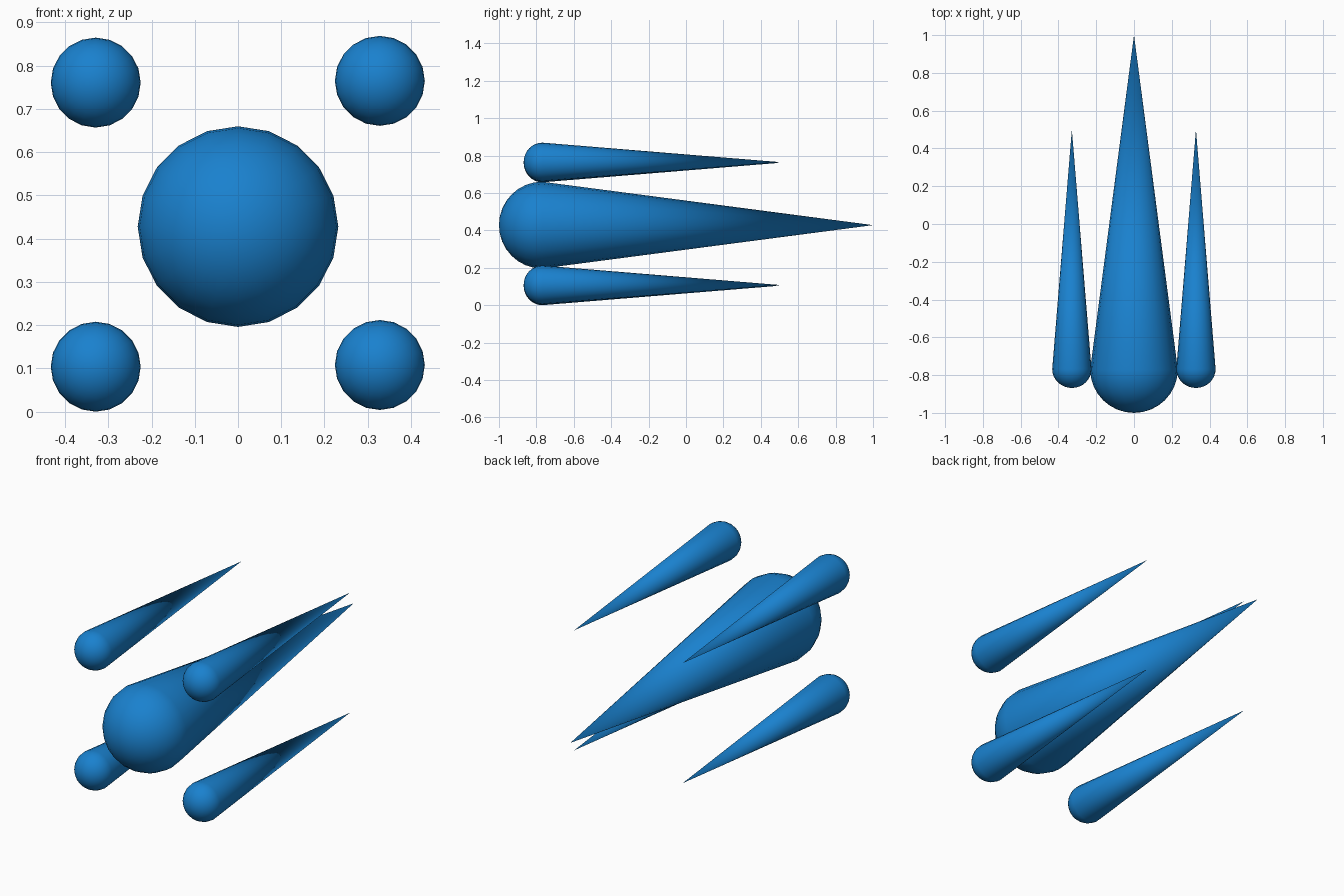
import bpy, bmesh, math

if "Cube" in bpy.data.objects:
    bpy.data.objects.remove(bpy.data.objects["Cube"])

SIDES = 20
RINGS = 8

blue = bpy.data.materials.new("blue")
blue.diffuse_color = (0.01, 0.22, 0.62, 1)
blue.use_nodes = True
blue.node_tree.nodes["Principled BSDF"].inputs["Base Color"].default_value = blue.diffuse_color


def teardrop(name, x, z, radius, seam_y, nose_y, tip_y):
    """Rounded nose facing -y, straight cone tapering to a point at +y."""
    bm = bmesh.new()
    nose = bm.verts.new((x, nose_y, z))
    tip = bm.verts.new((x, tip_y, z))
    rings = []
    for i in range(1, RINGS + 1):
        a = math.pi / 2 * i / RINGS
        r = radius * math.sin(a)
        y = seam_y + (nose_y - seam_y) * math.cos(a)
        rings.append([bm.verts.new((x + r * math.cos(2 * math.pi * k / SIDES), y,
                                    z + r * math.sin(2 * math.pi * k / SIDES)))
                      for k in range(SIDES)])
    for k in range(SIDES):
        n = (k + 1) % SIDES
        bm.faces.new((nose, rings[0][k], rings[0][n]))
        for a, b in zip(rings, rings[1:]):
            bm.faces.new((a[k], b[k], b[n], a[n]))
        bm.faces.new((rings[-1][k], tip, rings[-1][n]))
    bmesh.ops.recalc_face_normals(bm, faces=bm.faces)
    for f in bm.faces:
        f.smooth = True
    mesh = bpy.data.meshes.new(name)
    bm.to_mesh(mesh)
    bm.free()
    mesh.materials.append(blue)
    obj = bpy.data.objects.new(name, mesh)
    bpy.context.collection.objects.link(obj)
    return obj


# Large central bolt
teardrop("central_bolt", 0, 0.428, 0.232, -0.77, -1.0, 1.0)

# Four small bolts around it, left pair slightly lower
for side, x, dz in (("left", -0.329, 0), ("right", 0.328, 0.004)):
    for level, z in (("lower", 0.104), ("upper", 0.761)):
        teardrop(f"{level}_{side}_bolt", x, z + dz, 0.104, -0.768, -0.868, 0.5)
